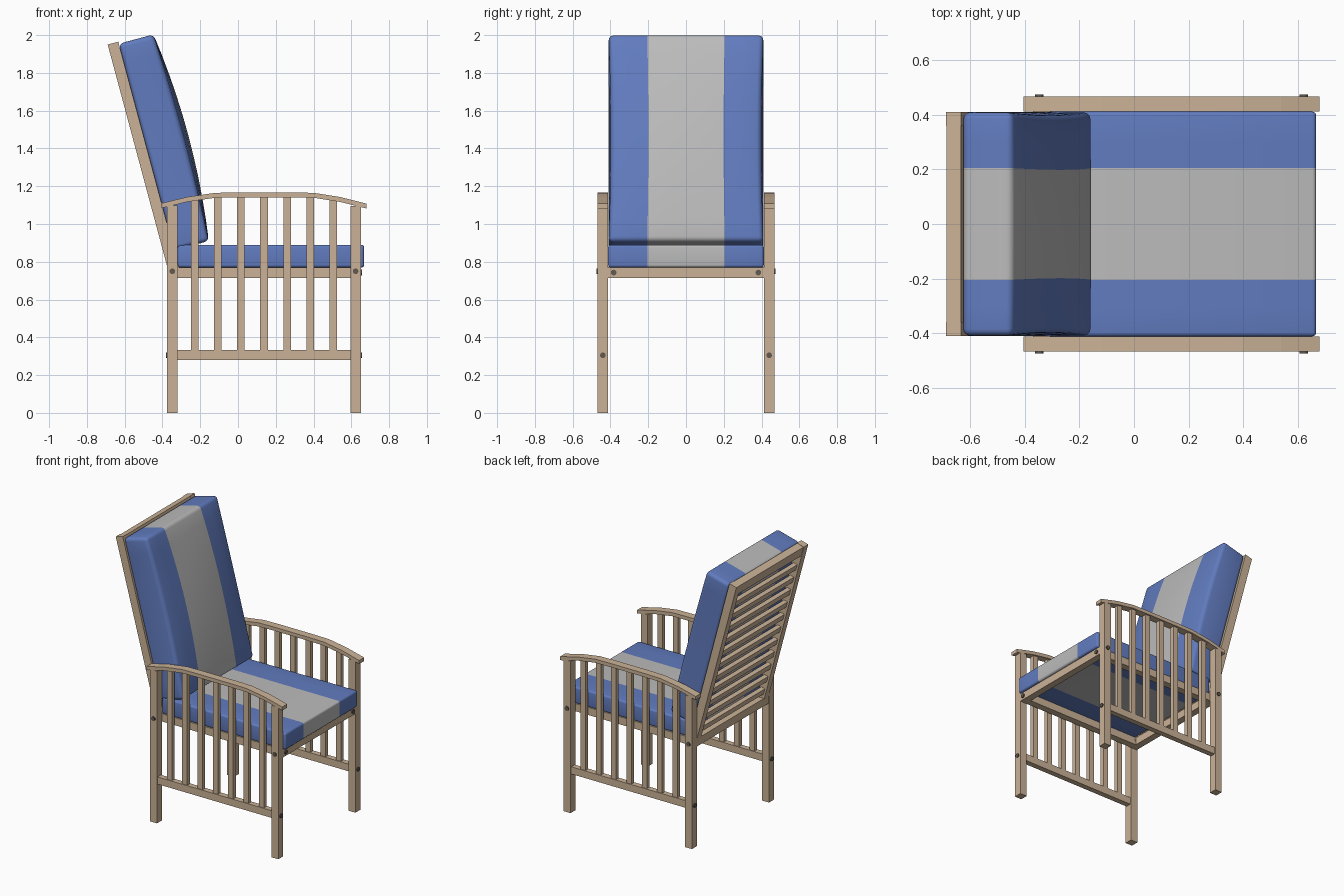
import bpy, bmesh, math
from mathutils import Vector, Matrix

if "Cube" in bpy.data.objects:
    bpy.data.objects.remove(bpy.data.objects["Cube"])


def material(name, col):
    m = bpy.data.materials.new(name)
    m.diffuse_color = (*col, 1)
    m.use_nodes = True
    m.node_tree.nodes["Principled BSDF"].inputs["Base Color"].default_value = m.diffuse_color
    return m


WOOD = material("wood", (0.60, 0.45, 0.31))
BLUE = material("blue_fabric", (0.12, 0.20, 0.52))
PALE = material("pale_fabric", (0.50, 0.50, 0.50))
DARK = material("bolt_metal", (0.12, 0.10, 0.08))
# Backrest space: local x = out of the back, local z = up along it
TILT = Matrix.Translation((-0.363, 0, 0.73)) @ Matrix.Rotation(math.radians(-15), 4, 'Y')


def finish(name, bm, mats):
    bmesh.ops.recalc_face_normals(bm, faces=bm.faces)
    me = bpy.data.meshes.new(name)
    bm.to_mesh(me)
    bm.free()
    for m in mats:
        me.materials.append(m)
    ob = bpy.data.objects.new(name, me)
    bpy.context.collection.objects.link(ob)
    return ob


def box_bm(lo, hi):
    lo, hi = Vector(lo), Vector(hi)
    bm = bmesh.new()
    bmesh.ops.create_cube(bm, size=1)
    for v in bm.verts:
        v.co = Vector([c * s for c, s in zip(v.co, hi - lo)]) + (lo + hi) / 2
    return bm


def box(name, x, y, z, tilt=False):
    ob = finish(name, box_bm((x[0], y[0], z[0]), (x[1], y[1], z[1])), [WOOD])
    if tilt:
        ob.matrix_world = TILT
    return ob


def bolt(name, pos, axis):
    bm = bmesh.new()
    bmesh.ops.create_cone(bm, cap_ends=True, segments=16, radius1=0.015, radius2=0.015, depth=0.014)
    ob = finish(name, bm, [DARK])
    ob.location = pos
    ob.rotation_euler = (math.pi / 2, 0, 0) if axis == 'y' else (0, math.pi / 2, 0)


def cushion(name, lo, hi, bevel, bulge=0.0, tilt=False):
    bm = box_bm(lo, hi)
    cuts = [((0, y, 0), (0, 1, 0)) for y in (-0.3, -0.205, -0.1, 0, 0.1, 0.205, 0.3)]
    if bulge:
        h = hi[2] - lo[2]
        cuts += [((0, 0, lo[2] + h * i / 10), (0, 0, 1)) for i in range(1, 10)]
    for co, no in cuts:
        bmesh.ops.bisect_plane(bm, geom=bm.verts[:] + bm.edges[:] + bm.faces[:], plane_co=co, plane_no=no)
    for f in bm.faces:
        f.material_index = 1 if abs(f.calc_center_median().y) < 0.205 else 0
        f.smooth = True
    if bulge:
        for v in bm.verts:
            t = (v.co.z - lo[2]) / (hi[2] - lo[2])
            arc = 4 * t * (1 - t)
            if v.co.x > (lo[0] + hi[0]) / 2:
                v.co.x += bulge * arc * (1 - 0.7 * (v.co.y / hi[1]) ** 2)
                v.co.y *= 1 - 0.03 * arc
    ob = finish(name, bm, [BLUE, PALE])
    b = ob.modifiers.new("soft_edges", 'BEVEL')
    b.width, b.segments, b.limit_method, b.angle_limit = bevel, 4, 'ANGLE', math.radians(50)
    if tilt:
        ob.matrix_world = TILT


# Arm curve (top edge) and its height at any x
ARM = [(-0.405, 1.110), (-0.27, 1.143), (-0.12, 1.165), (0.0, 1.167), (0.27, 1.167),
       (0.40, 1.165), (0.54, 1.143), (0.68, 1.108)]
THICK = 0.026


def arm_z(x):
    for (x0, z0), (x1, z1) in zip(ARM, ARM[1:]):
        if x0 <= x <= x1:
            return z0 + (z1 - z0) * (x - x0) / (x1 - x0)


def arm(name, y0, y1):
    bm = bmesh.new()
    outline = ARM + [(x, z - THICK) for x, z in reversed(ARM)]
    face = bm.faces.new([bm.verts.new((x, y0, z)) for x, z in outline])
    new = bmesh.ops.extrude_face_region(bm, geom=[face])["geom"]
    bmesh.ops.translate(bm, vec=(0, y1 - y0, 0), verts=[g for g in new if isinstance(g, bmesh.types.BMVert)])
    finish(name, bm, [WOOD])


# Side panels: legs, lower rail, slats, arm, bolts
for s, side in ((-1, "right"), (1, "left")):
    def span(a, b):
        return sorted((s * a, s * b))
    for x0, x1, end in ((-0.375, -0.32, "rear"), (0.595, 0.65, "front")):
        mid = (x0 + x1) / 2
        box(f"{end}_leg_{side}", (x0, x1), span(0.412, 0.468), (0, arm_z(mid) - THICK))
        bolt(f"{end}_side_bolt_{side}", (mid, s * 0.468, 0.75), 'y')
        bolt(f"{end}_rail_bolt_{side}", (x1 if end == "front" else x0, s * 0.44, 0.305), 'x')
    box(f"lower_rail_{side}", (-0.32, 0.595), span(0.42, 0.46), (0.28, 0.332))
    for i in range(7):
        x = -0.23 + i * 0.1225
        box(f"side_slat_{side}_{i + 1}", (x - 0.02, x + 0.02), span(0.425, 0.455), (0.33, arm_z(x) - THICK / 2))
    arm(f"arm_{side}", *span(0.412, 0.468))
    box(f"seat_side_rail_{side}", (-0.32, 0.60), span(0.362, 0.412), (0.715, 0.77))
    bolt(f"seat_front_bolt_{side}", (0.65, s * 0.383, 0.743), 'x')
    box(f"back_post_{side}", (0, 0.058), span(0.36, 0.41), (0, 1.263), True)

# Seat frame cross rails
box("seat_front_rail", (0.60, 0.65), (-0.412, 0.412), (0.715, 0.77))
box("seat_rear_rail", (-0.37, -0.32), (-0.412, 0.412), (0.715, 0.77))

# Backrest rails and slats
box("back_top_rail", (0.002, 0.056), (-0.36, 0.36), (1.19, 1.261), True)
for i in range(11):
    u = 0.07 + i * 0.1
    box(f"back_slat_{i + 1}", (0.014, 0.044), (-0.36, 0.36), (u, u + 0.042), True)

# Cushions
cushion("seat_cushion", (-0.32, -0.412, 0.77), (0.668, 0.412, 0.89), 0.014)
cushion("back_cushion", (0.058, -0.41, 0.12), (0.248, 0.41, 1.252), 0.025, 0.04, True)
